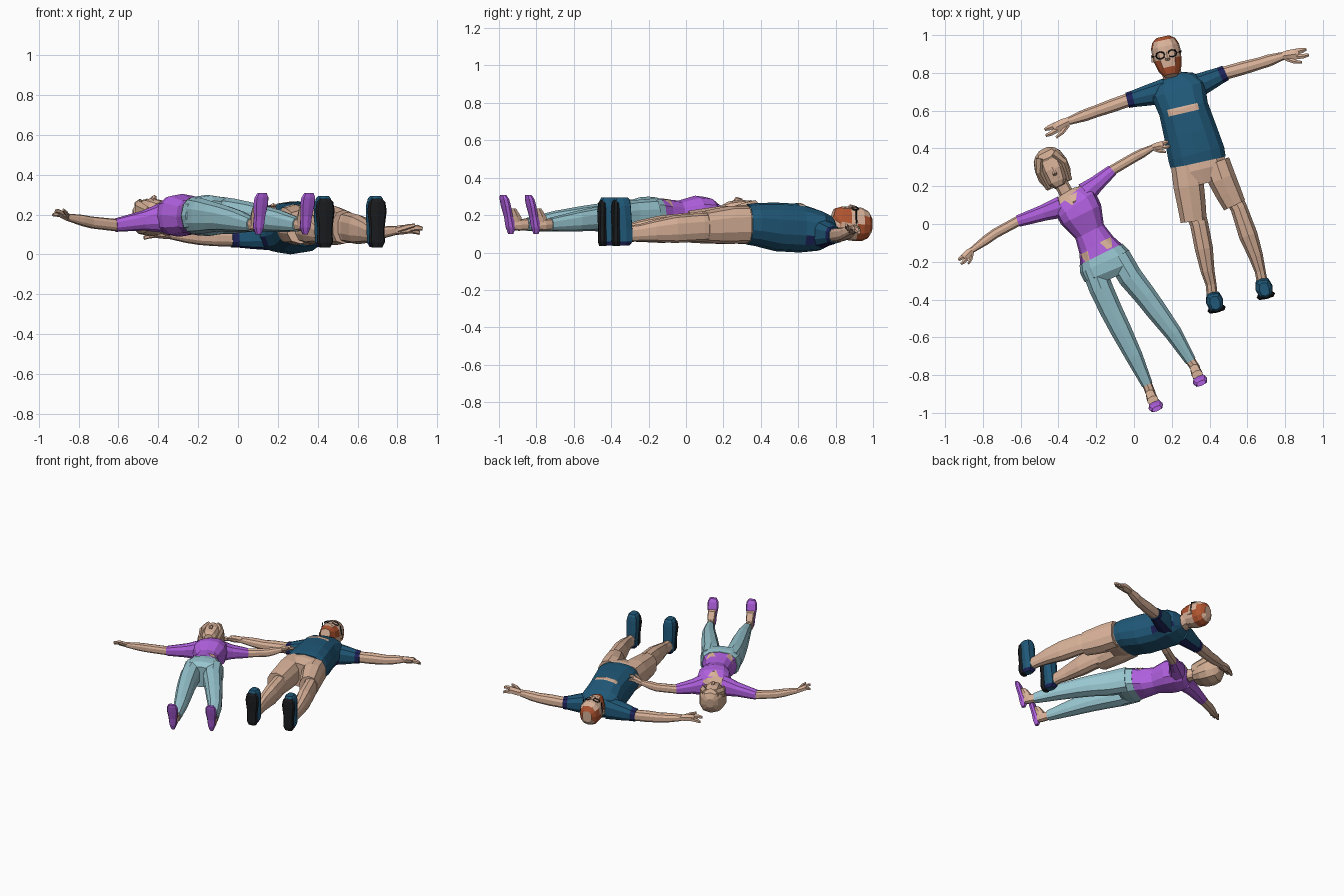
import bpy, bmesh, math
from mathutils import Vector, Matrix

def material(name, rgb):
    m = bpy.data.materials.new(name)
    lin = [((c / 255 + 0.055) / 1.055) ** 2.4 if c > 10 else c / 3294 for c in rgb]
    m.diffuse_color = (*lin, 1)
    return m

SKIN = material("skin", (217, 178, 153))
TAN = material("tan_hair", (206, 170, 144))
SHIRT = material("teal_blue", (32, 88, 120))
NAVY = material("navy", (30, 36, 92))
PURPLE = material("purple", (176, 96, 222))
PANTS = material("pale_blue", (152, 198, 208))
GINGER = material("ginger", (176, 84, 48))
BLACK = material("black", (26, 28, 31))

def add(name, bm, mats):
    me = bpy.data.meshes.new(name)
    bmesh.ops.recalc_face_normals(bm, faces=bm.faces)
    bm.to_mesh(me)
    bm.free()
    for m in mats:
        me.materials.append(m)
    ob = bpy.data.objects.new(name, me)
    bpy.context.collection.objects.link(ob)
    return ob

def loft(name, secs, mats, rule=lambda seg, up: 0, n=10, ref=(0, 0, 1), power=0.8):
    """Rings (x, y, z, half width, half depth) skinned along their path; ref is the depth axis."""
    bm, rings, ref = bmesh.new(), [], Vector(ref)
    pts = [Vector(s[:3]) for s in secs]
    tall = abs(ref.z) < 0.5
    for i, s in enumerate(secs):
        t = pts[min(i + 1, len(pts) - 1)] - pts[max(i - 1, 0)]
        if not tall:
            t.z *= 0.3
        else:
            t = Vector((0, 0, 1))
        t.normalize()
        side = t.cross(ref).normalized()
        dep = side.cross(t).normalized()
        ring = []
        for k in range(n):
            a = 2 * math.pi * k / n + math.pi / 2
            c, d = math.cos(a), math.sin(a)
            c = math.copysign(abs(c) ** power, c)
            d = math.copysign(abs(d) ** power, d)
            ring.append(bm.verts.new(pts[i] + side * c * s[3] + dep * d * s[4]))
        rings.append(ring)
    for j in range(len(rings) - 1):
        for k in range(n):
            f = bm.faces.new((rings[j][k], rings[j][(k + 1) % n], rings[j + 1][(k + 1) % n], rings[j + 1][k]))
            f.material_index = rule(j, math.sin(2 * math.pi * (k + 0.5) / n + math.pi / 2))
    bm.faces.new(rings[0])
    bm.faces.new(rings[-1])
    return add(name, bm, mats)

def patch(name, target, x, y, w, h, angle, mat, taper=1.0):
    """Thin coloured patch laid over the upper surface of a part."""
    bm = bmesh.new()
    bmesh.ops.create_grid(bm, x_segments=10, y_segments=4, size=0.5)
    for v in bm.verts:
        v.co.x *= w * (taper + (1 - taper) * (v.co.y + 0.5))
        v.co.y *= h
    bm.transform(Matrix.Translation((x, y, 0.29)) @ Matrix.Rotation(math.radians(angle), 4, 'Z'))
    ob = add(name, bm, [mat])
    m = ob.modifiers.new("lay", 'SHRINKWRAP')
    m.target, m.wrap_method, m.offset = target, 'PROJECT', 0.005
    m.use_project_z, m.use_negative_direction, m.use_positive_direction = True, True, True

def hand(name, wrist, tip, thumb_side, r):
    """Palm, two finger groups and a thumb."""
    a, b = Vector(wrist), Vector(tip)
    d = b - a
    s = Vector((-d.y, d.x, 0)).normalized() * thumb_side
    def bit(part, rows):
        loft(name + part, [(*(a + d * u + s * o * r + Vector((0, 0, z * r))), w * r, h * r) for u, o, z, w, h in rows],
             [SKIN], n=6)
    bit("_palm", [(-.1, 0, 0, .85, .9), (.2, 0, 0, 1.25, 1), (.5, 0, 0, 1.3, .95), (.62, 0, 0, 1.1, .6)])
    bit("_fingers_a", [(.5, .6, .1, .65, .7), (.8, .7, .1, .55, .6), (.99, .6, -.2, .35, .4)])
    bit("_fingers_b", [(.5, -.5, -.2, .75, .7), (.75, -.6, -.6, .65, .6), (.92, -.7, -1.1, .35, .4)])
    bit("_thumb", [(.1, .7, .1, .55, .6), (.4, 1.6, .5, .5, .55), (.68, 2.0, .7, .3, .35)])

# ---- man: torso, neck, pelvis
shirt = loft("man_shirt", [
    (.205, .785, .125, .055, .05), (.215, .76, .12, .11, .08), (.235, .71, .118, .15, .108),
    (.262, .61, .13, .135, .13), (.30, .48, .137, .145, .13), (.33, .37, .15, .155, .115),
    (.34, .325, .15, .152, .108)], [SHIRT, NAVY],
    lambda s, u: 1 if s in (1, 2) and -.7 < u < -.2 else 0, n=14)
patch("shirt_chest_bar", shirt, .26, .605, .165, .036, 13, SKIN)
loft("man_neck", [(.213, .74, .115, .05, .05), (.19, .84, .14, .056, .055)], [SKIN])
loft("man_pelvis", [(.338, .35, .15, .145, .103), (.35, .29, .15, .148, .105), (.37, .215, .145, .10, .09)], [SKIN])

# ---- man: head with beard, hair, nose and glasses
def man_hair(s, u):
    beard = (s == 0 and u > -.6) or (s == 1 and -.2 < u < .9)
    back = s in (3, 4) and u < -.2
    crown = s == 5 and u > -.3
    brow = s == 4 and .1 < u < .7
    return int(beard or back or crown or brow)
loft("man_head", [
    (.197, .785, .205, .038, .032), (.19, .82, .165, .062, .082), (.178, .872, .155, .074, .09),
    (.172, .905, .152, .077, .091), (.164, .94, .15, .076, .089), (.157, .972, .148, .062, .073),
    (.153, .99, .145, .036, .042)], [SKIN, GINGER], man_hair, n=12, power=.9)
loft("man_nose", [(.171, .91, .236, .01, .012), (.177, .877, .24, .016, .018), (.179, .867, .235, .012, .012)], [SKIN], n=6)
loft("man_mouth", [(.185, .85, .238, .026, .005), (.187, .84, .237, .02, .005)], [SKIN], n=6)
for sx in (-1, 1):
    c = Vector((.171, .898, .236)) + Vector((.98, .18, 0)) * sx * .032
    bpy.ops.mesh.primitive_torus_add(major_segments=8, minor_segments=4, major_radius=.025, minor_radius=.0045,
                                     location=c, rotation=(0, sx * .3, .18))
    bpy.context.object.name = "glasses_rim"
    bpy.context.object.scale = (1, .75, 1)
    bpy.context.object.data.materials.append(BLACK)
    e = Vector((.171, .898, 0)) + Vector((.98, .18, 0)) * sx * .068
    f = Vector((.171, .898, 0)) + Vector((.98, .18, 0)) * sx * .079
    loft("glasses_arm", [(f.x, f.y, .15, .004, .004), (e.x, e.y, .225, .004, .004)], [BLACK], n=4, ref=(0, 1, 0))
    loft("man_ear", [(e.x, e.y - .03, .145, .012, .018), (e.x, e.y + .01, .145, .015, .024)], [SKIN], n=6)

# ---- man: sleeves, arms, hands
def man_arm(side, root, cuff, elbow, wrist, tip, thumb):
    r, c = Vector(root), Vector(cuff)
    m = r.lerp(c, .55)
    loft(side + "_man_sleeve", [(*r, .07, .085), (*m, .055, .062), (*r.lerp(c, .84), .046, .048), (*c, .043, .044)],
         [SHIRT, NAVY], lambda s, u: int(s == 2 or u < -.6))
    loft(side + "_man_arm", [(*m, .04, .04), (*c, .037, .038), (*c.lerp(Vector(elbow), .5), .037, .039),
         (*elbow, .033, .034), (*Vector(elbow).lerp(Vector(wrist), .4), .033, .032), (*wrist, .022, .023)], [SKIN])
    hand(side + "_man_hand", wrist, tip, thumb, .024)

man_arm("left", (.17, .705, .105), (-.035, .655, .078), (-.20, .597, .082), (-.345, .545, .10), (-.475, .48, .11), 1)
man_arm("right", (.30, .715, .105), (.485, .80, .092), (.665, .85, .10), (.79, .89, .12), (.925, .91, .135), -1)

# ---- man: thighs, shins, shoes
def man_leg(side, thigh, shin, shoe):
    loft(side + "_thigh", thigh, [SKIN])
    loft(side + "_shin", shin, [SKIN])
    d = Vector((.24, -.97, 0))
    def shell(part, rows, mat):
        loft(side + part, [(shoe[0] + d.x * o, shoe[1] + d.y * o, z, w, t) for o, z, w, t in rows],
             mat, ref=d, n=8, power=.7, rule=lambda s, u: int(len(mat) > 1 and s == 0))
    shell("_shoe_sole", [(.036, .035, .028, .018), (.04, .06, .041, .02), (.04, .13, .039, .019), (.042, .22, .05, .019),
                         (.04, .262, .043, .018), (.036, .28, .026, .014)], [BLACK])
    shell("_shoe_upper", [(-.005, .038, .027, .032), (-.012, .06, .039, .044), (-.01, .12, .041, .044), (-.004, .19, .046, .044),
                          (.002, .25, .046, .046), (.006, .28, .038, .046), (.008, .294, .026, .036)], [SHIRT, NAVY])

man_leg("left", [(.272, .31, .15, .08, .10), (.29, .20, .148, .084, .102), (.305, .10, .142, .078, .094), (.316, .015, .138, .072, .085)],
        [(.325, .06, .135, .055, .075), (.345, .0, .135, .05, .076), (.37, -.13, .125, .050, .074),
         (.39, -.25, .115, .038, .058), (.408, -.32, .105, .03, .046), (.415, -.39, .10, .03, .044)], (.427, -.41))
man_leg("right", [(.435, .33, .15, .075, .10), (.465, .24, .148, .078, .102), (.50, .165, .142, .072, .094), (.532, .10, .138, .064, .085)],
        [(.525, .14, .135, .05, .075), (.555, .085, .135, .046, .076), (.605, -.06, .125, .052, .074),
         (.645, -.17, .115, .040, .058), (.668, -.25, .105, .03, .046), (.68, -.31, .10, .03, .044)], (.688, -.338))

# ---- woman: top, neck, trousers seat
top = loft("woman_top", [
    (-.36, .165, .18, .055, .045), (-.345, .14, .185, .10, .078), (-.305, .10, .193, .122, .104),
    (-.28, .05, .197, .118, .107), (-.235, -.04, .19, .084, .088), (-.20, -.11, .19, .10, .095),
    (-.16, -.19, .195, .136, .10)], [PURPLE, SKIN], lambda s, u: int(s == 0 and u > .6), n=12)
patch("neckline", top, -.33, .128, .085, .05, 25, SKIN, .25)
patch("midriff_patch", top, -.14, -.105, .07, .05, 25, SKIN, .4)
patch("hip_patch", top, -.255, -.175, .045, .05, 25, SKIN, .5)
loft("woman_neck", [(-.34, .13, .18, .04, .04), (-.40, .24, .19, .038, .04)], [SKIN])
loft("trousers_seat", [(-.175, -.16, .195, .126, .10), (-.155, -.20, .195, .143, .104),
                       (-.135, -.25, .195, .14, .10), (-.12, -.285, .19, .10, .08)], [PANTS], n=12)

# ---- woman: face, bobbed hair, nose
loft("woman_face", [(-.392, .20, .225, .03, .035), (-.405, .225, .215, .052, .058), (-.43, .29, .21, .062, .074),
                    (-.452, .345, .205, .06, .07), (-.465, .375, .20, .04, .045)], [SKIN])
loft("woman_hair", [(-.395, .205, .165, .072, .05), (-.42, .26, .165, .094, .07), (-.44, .31, .175, .094, .085),
                    (-.46, .355, .19, .08, .09), (-.472, .38, .195, .06, .068), (-.48, .395, .19, .028, .035)], [TAN])
for sx in (-1, 1):
    loft("hair_side_lock", [(-.397 + sx * .056, .21 + sx * .023, .2, .016, .04), (-.435 + sx * .064, .30 + sx * .026, .215, .02, .055),
                            (-.462 + sx * .03, .36 + sx * .012, .235, .03, .045)], [TAN], n=6)
loft("woman_nose", [(-.433, .30, .276, .008, .012), (-.42, .268, .283, .014, .015), (-.417, .26, .274, .01, .012)], [SKIN], n=6)
loft("woman_mouth", [(-.41, .246, .270, .02, .005), (-.406, .235, .264, .016, .005)], [SKIN], n=6)

# ---- woman: sleeves, arms, hands
def woman_arm(side, root, cuff, elbow, wrist, tip, thumb):
    r, c, e = Vector(root), Vector(cuff), Vector(elbow)
    loft(side + "_woman_sleeve", [(*r, .06, .075), (*r.lerp(c, .4), .045, .05), (*c, .032, .034)], [PURPLE])
    loft(side + "_woman_arm", [(*r.lerp(c, .7), .029, .03), (*c, .028, .031), (*e, .027, .03),
         (*e.lerp(Vector(wrist), .4), .026, .028), (*wrist, .016, .018)], [SKIN])
    hand(side + "_woman_hand", wrist, tip, thumb, .019)

woman_arm("left", (-.385, .09, .185), (-.615, .015, .147), (-.735, -.05, .16), (-.86, -.14, .187), (-.925, -.205, .222), 1)
woman_arm("right", (-.255, .165, .185), (-.115, .285, .16), (.005, .355, .17), (.10, .405, .20), (.19, .425, .235), -1)

# ---- woman: trouser legs, ankles, heeled shoes
def woman_leg(side, secs, foot):
    loft(side + "_trouser_leg", secs, [PANTS])
    x, y = foot
    e = secs[-1]
    loft(side + "_ankle", [(*e[:3], .026, .031), (x - .012, y + .03, .148, .026, .032), (x, y, .145, .022, .026)], [SKIN], n=8)
    loft(side + "_instep", [(x - .014, y + .022, .13, .022, .036), (x - .008, y + .012, .19, .028, .034), (x + .0, y - .008, .235, .03, .022)],
         [SKIN], n=8, ref=(.4, -.9, 0))
    loft(side + "_shoe", [(x + .002, y - .012, .10, .012, .014), (x + .002, y - .012, .135, .027, .026), (x + .008, y - .024, .19, .031, .02),
         (x + .014, y - .038, .25, .040, .02), (x + .018, y - .046, .285, .038, .019), (x + .021, y - .053, .307, .026, .013)],
         [PURPLE], n=8, ref=(.4, -.9, 0), power=.7)

woman_leg("left", [(-.215, -.23, .195, .068, .094), (-.175, -.34, .192, .066, .088), (-.12, -.46, .188, .062, .075),
                   (-.07, -.56, .182, .058, .066), (0, -.70, .168, .048, .055), (.07, -.85, .15, .031, .036)], (.10, -.925))
woman_leg("right", [(-.085, -.17, .195, .068, .094), (-.02, -.28, .192, .068, .088), (.06, -.38, .188, .062, .075),
                    (.12, -.46, .182, .058, .066), (.21, -.58, .168, .048, .055), (.30, -.725, .15, .031, .036)], (.335, -.79))
